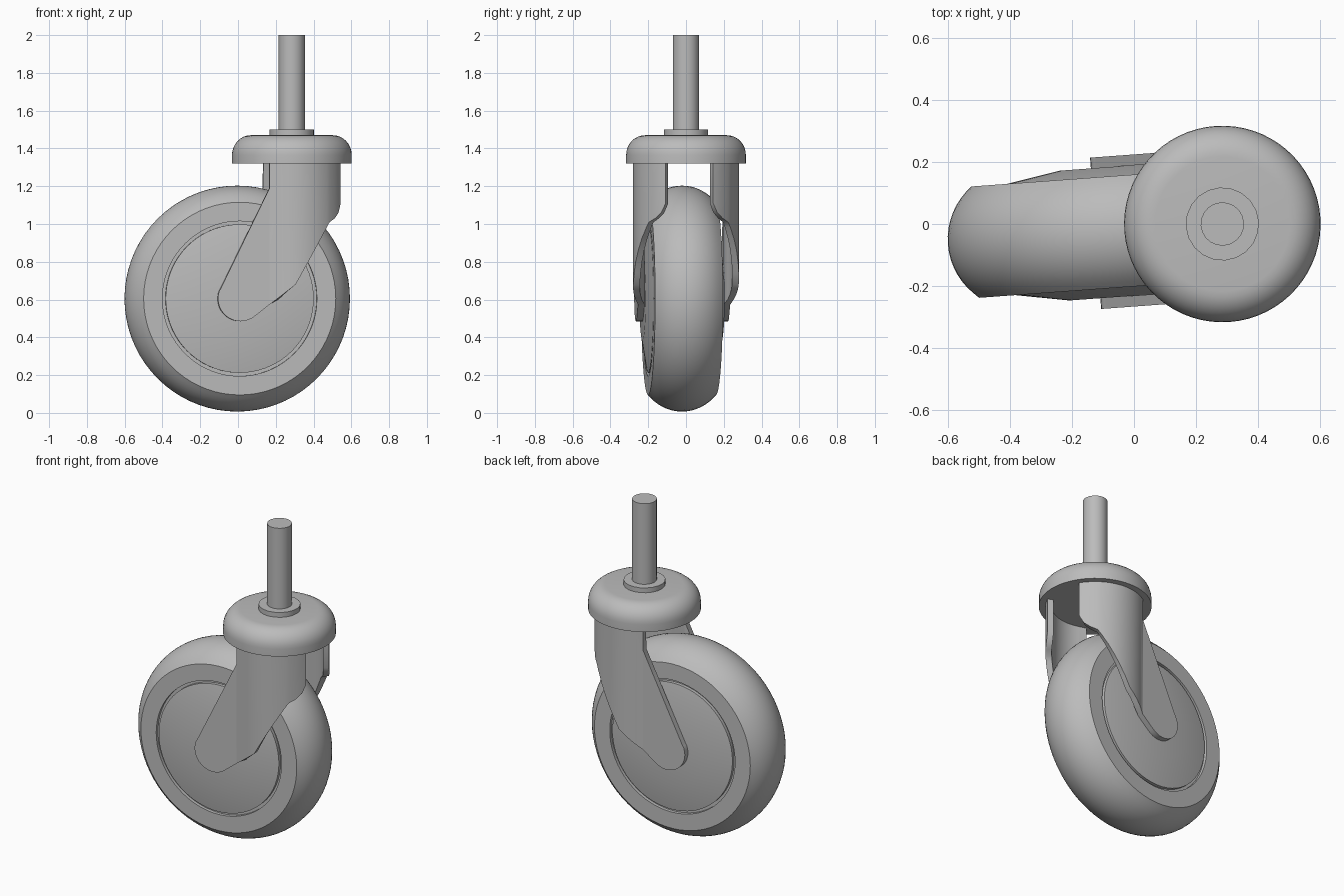
import bpy, bmesh, math
from mathutils import Matrix, Vector

old = bpy.data.objects.get("Cube")
if old:
    bpy.data.objects.remove(old, do_unlink=True)

STEM_X = 0.285          # swivel axis
SWIVEL = math.radians(4.2)
AXLE = (-0.29, 0.605)   # wheel centre along the fork, and its height

grey = bpy.data.materials.new("plain_grey")
grey.use_nodes = True
colour = (0.5, 0.5, 0.5, 1)
grey.diffuse_color = colour
grey.node_tree.nodes["Principled BSDF"].inputs["Base Color"].default_value = colour

# Everything turns about the swivel axis
place = Matrix.Translation((STEM_X, 0, 0)) @ Matrix.Rotation(SWIVEL, 4, 'Z')


def finish(name, bm, angle=30):
    bmesh.ops.recalc_face_normals(bm, faces=bm.faces)
    mesh = bpy.data.meshes.new(name)
    bm.to_mesh(mesh)
    bm.free()
    mesh.materials.append(grey)
    obj = bpy.data.objects.new(name, mesh)
    bpy.context.collection.objects.link(obj)
    bpy.ops.object.select_all(action='DESELECT')
    obj.select_set(True)
    bpy.context.view_layer.objects.active = obj
    bpy.ops.object.shade_smooth_by_angle(angle=math.radians(angle))
    return obj


def lathe(name, profile, sides, matrix=place):
    """Spin (radius, height) points around the local z axis."""
    bm = bmesh.new()
    verts = [bm.verts.new((r, 0, h)) for r, h in profile]
    edges = [bm.edges.new(pair) for pair in zip(verts, verts[1:])]
    bmesh.ops.spin(bm, geom=verts + edges, cent=(0, 0, 0), axis=(0, 0, 1),
                   angle=math.tau, steps=sides, use_merge=True)
    bmesh.ops.remove_doubles(bm, verts=bm.verts, dist=1e-5)
    bm.transform(matrix)
    return finish(name, bm)


# Stem, washer and swivel cap
lathe("stem", [(0, 1.49), (0.07, 1.49), (0.07, 2), (0, 2)], 20)
lathe("washer", [(0, 1.46), (0.118, 1.46), (0.118, 1.5), (0, 1.5)], 20)
round_over = [(0.217 + 0.1 * math.cos(a), 1.365 + 0.105 * math.sin(a))
              for a in [i * math.pi / 16 for i in range(9)]]
lathe("swivel_cap", [(0, 1.32), (0.317, 1.32)] + round_over + [(0, 1.47)], 64)

# Wheel: raised hub, thin groove, flat side ring and rounded tread
side = [(0, 0.21), (0.22, 0.21), (0.393, 0.18), (0.393, 0.16),
        (0.41, 0.16), (0.41, 0.18), (0.51, 0.18)]
bulge = 0.225
half = math.asin(0.18 / bulge)
tread = [(0.598 - bulge + bulge * math.cos(t), bulge * math.sin(t))
         for t in [half * (1 - i / 8) for i in range(1, 16)]]
wheel_matrix = (place @ Matrix.Translation((AXLE[0], 0, AXLE[1]))
                @ Matrix.Rotation(math.pi / 2, 4, 'X'))
lathe("wheel", side + tread + [(r, -h) for r, h in reversed(side)], 72, wheel_matrix)


# Fork legs: a flat plate that runs into a round shell beneath the cap
SHELL = 0.28
BEND = -0.136
TIP = 0.12
LOWER = [(-0.212, 0.514), (0, 0.68), (0.185, 1.01), (0.215, 1.03),
         (0.237, 1.06), (0.25, 1.11)]


def leg_half_width(u):
    return math.sqrt(SHELL ** 2 - max(u, BEND) ** 2)


def leg_top(u):
    if u >= BEND:
        return 1.325
    if u < -0.397:
        return AXLE[1] + math.sqrt(max(0, TIP ** 2 - (u - AXLE[0]) ** 2))
    return 1.19 + 2.05 * (u - BEND)


def leg_bottom(u):
    if u <= LOWER[0][0]:
        return AXLE[1] - math.sqrt(max(0, TIP ** 2 - (u - AXLE[0]) ** 2))
    for (u0, z0), (u1, z1) in zip(LOWER, LOWER[1:]):
        if u <= u1:
            return z0 + (z1 - z0) * (u - u0) / (u1 - u0)
    return LOWER[-1][1]


tip_steps = [AXLE[0] - TIP * math.cos(i * math.pi / 18) for i in range(13)]
shell_steps = [BEND + i * 0.034 for i in range(10)]
columns = sorted(tip_steps + [-0.397, BEND - 0.001] + shell_steps
                 + [u for u, z in LOWER])

for sign, name in ((-1, "front_fork_leg"), (1, "back_fork_leg")):
    bm = bmesh.new()
    strips = []
    for u in columns:
        y = sign * leg_half_width(u)
        strips.append([bm.verts.new((u, y, leg_bottom(u))),
                       bm.verts.new((u, y, leg_top(u)))])
    for (a, b), (c, d) in zip(strips, strips[1:]):
        bm.faces.new((a, c, d, b))
    bmesh.ops.remove_doubles(bm, verts=bm.verts, dist=1e-5)
    # Thicken towards the inside of the fork
    outer = list(bm.faces)
    copy = bmesh.ops.duplicate(bm, geom=list(bm.verts) + list(bm.edges) + outer)
    for v in [g for g in copy["geom"] if isinstance(g, bmesh.types.BMVert)]:
        centre = Vector((max(v.co.x, BEND), v.co.y, 0))
        inward = centre.normalized() if v.co.x >= BEND else Vector((0, sign, 0))
        v.co -= inward * 0.035
    rims = [e for e in bm.edges if e.is_boundary]
    bmesh.ops.bridge_loops(bm, edges=rims)
    bm.transform(place)
    finish(name, bm, 32)
